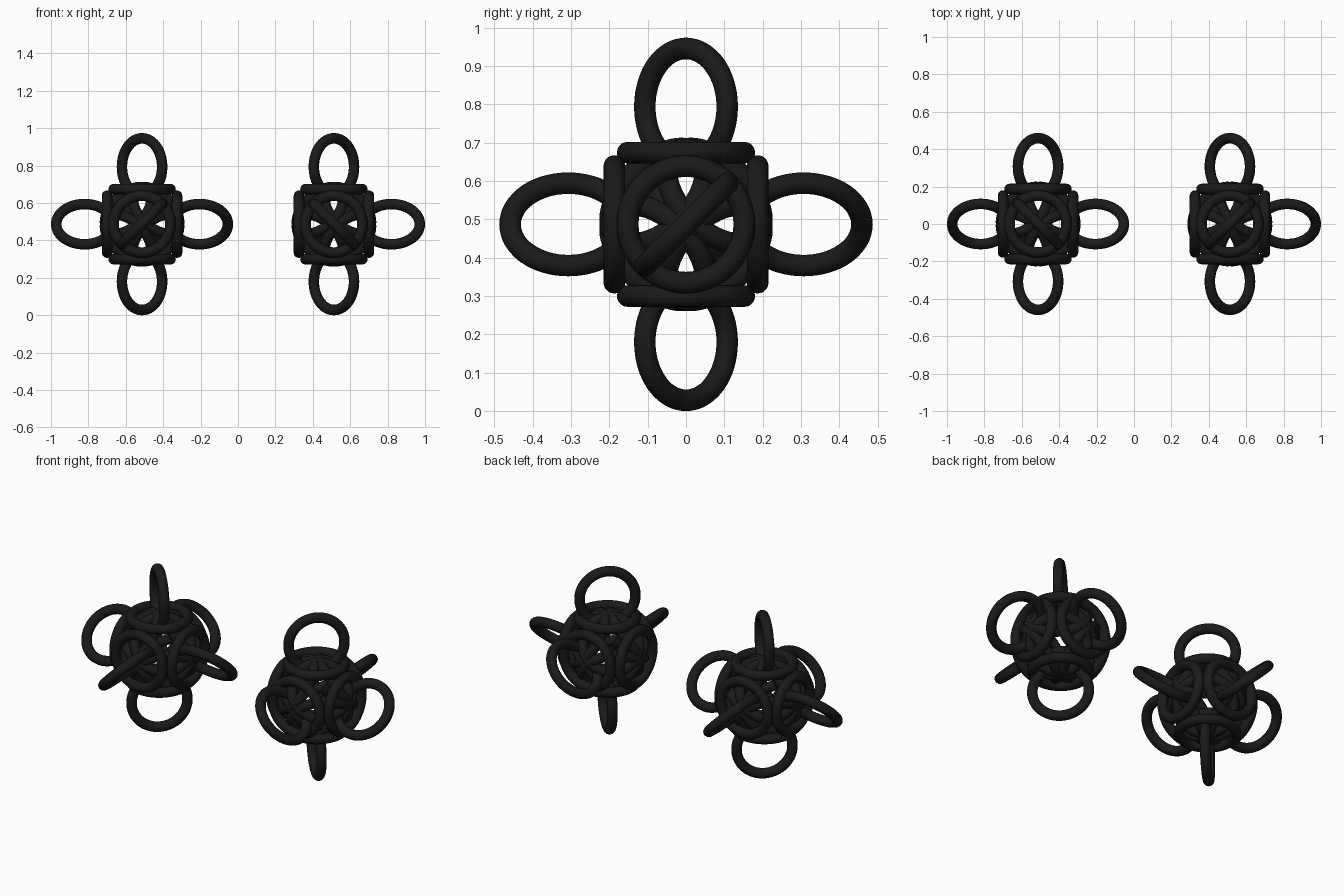
import bpy
from mathutils import Vector
from itertools import product

if "Cube" in bpy.data.objects:
    bpy.data.objects.remove(bpy.data.objects["Cube"])

R, T = 0.152, 0.0283          # ring radius, wire radius
FACE, CORNER, LOOP = 0.187, 0.074, 0.307   # offsets from cluster centre
CX, CZ = 0.513, 0.487

black = bpy.data.materials.new("black_wire")
black.diffuse_color = (0.01, 0.01, 0.01, 1)
black.use_nodes = True
black.node_tree.nodes["Principled BSDF"].inputs["Base Color"].default_value = black.diffuse_color


def ring(name, pos, normal, side):
    # side mirrors the ring into the left (-1) or right (+1) cluster
    n = Vector((normal[0] * -side, normal[1], normal[2]))
    p = Vector((pos[0] * -side + CX * side, pos[1], pos[2] + CZ))
    bpy.ops.mesh.primitive_torus_add(major_radius=R, minor_radius=T,
                                     major_segments=64, minor_segments=20, location=p,
                                     rotation=n.to_track_quat('Z', 'Y').to_euler())
    ob = bpy.context.object
    ob.name = name
    ob.data.materials.append(black)
    bpy.ops.object.shade_smooth()


# outward loops, described for the left cluster: (axis direction, plane normal)
loops = {
    "inner": ((1, 0, 0), (0, 1, 1)),
    "outer": ((-1, 0, 0), (0, 1, -1)),
    "front": ((0, -1, 0), (1, 0, -1)),
    "back": ((0, 1, 0), (1, 0, 1)),
    "top": ((0, 0, 1), (1, 1, 0)),
    "bottom": ((0, 0, -1), (1, -1, 0)),
}

for side, label in ((-1, "left"), (1, "right")):
    for key, (axis, normal) in loops.items():
        a = Vector(axis)
        # flat ring on each side of the ball
        ring(f"{label}_{key}_face_ring", a * FACE, a, side)
        # dangling loop; the right cluster has none facing the other cluster
        if not (side == 1 and key == "inner"):
            ring(f"{label}_{key}_loop", a * LOOP, normal, side)
    # tilted rings linking the faces at the eight corners
    for i, c in enumerate(product((-1, 1), repeat=3)):
        ring(f"{label}_corner_ring_{i}", Vector(c) * CORNER, c, side)
